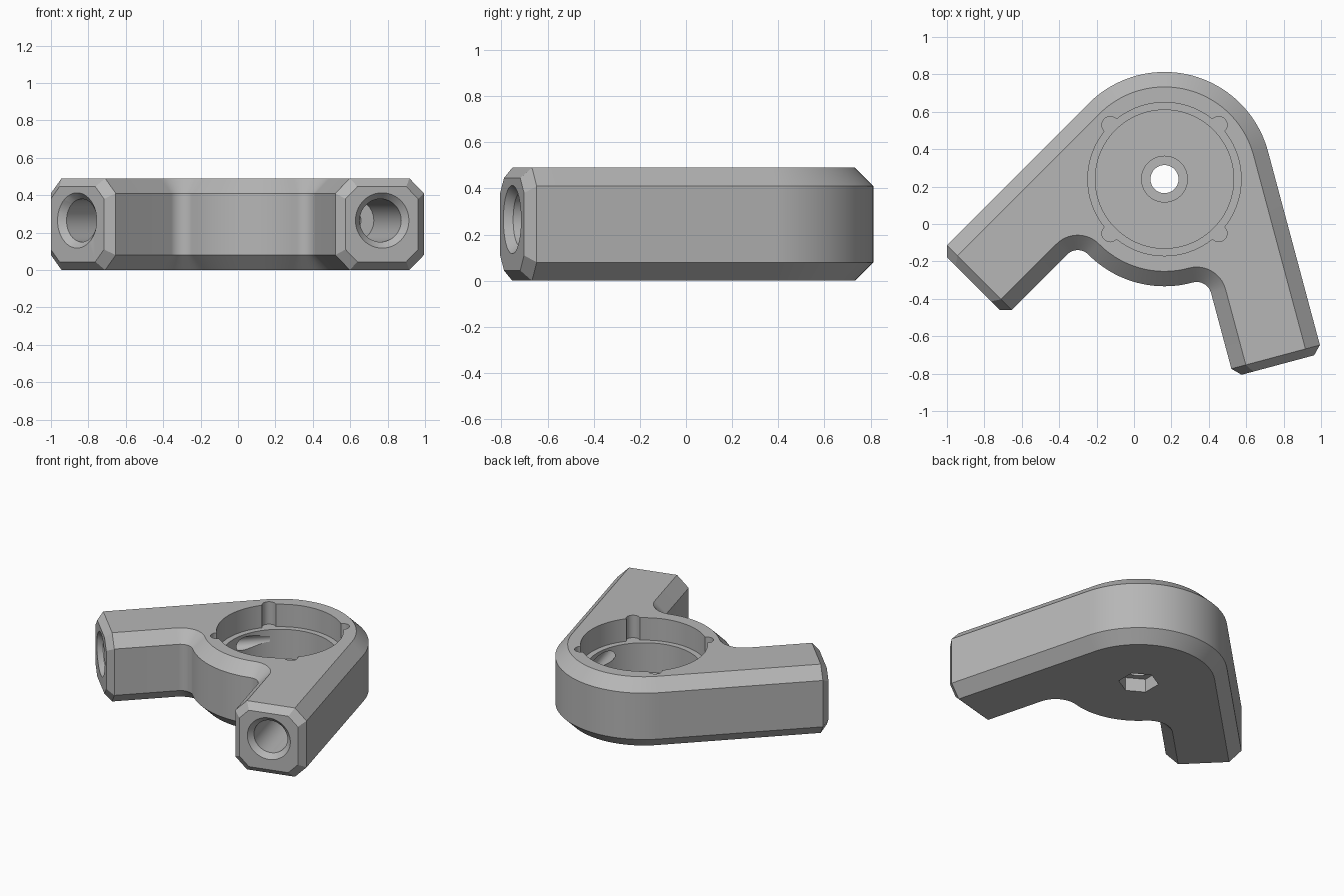
import bpy, bmesh, math
from mathutils import Vector, Matrix

if "Cube" in bpy.data.objects:
    bpy.data.objects.remove(bpy.data.objects["Cube"])

C = Vector((0.163, 0.24, 0))       # hub centre
R, W = 0.573, 0.083                # hub radius / outer arm offset, inner arm offset
L, END = 1.117, 0.045              # arm length, end chamfer
H, CH = 0.49, 0.08                 # height, long edge chamfer
FIL = 0.08                         # inner corner radius
BORE_N, BORE_Z = 0.33, 0.265       # bore position across the arm

grey = bpy.data.materials.new("grey plastic")
grey.diffuse_color = (0.47, 0.47, 0.47, 1)
grey.use_nodes = True
grey.node_tree.nodes["Principled BSDF"].inputs["Base Color"].default_value = grey.diffuse_color


def polar(deg, r=1.0):
    a = math.radians(deg)
    return Vector((math.cos(a) * r, math.sin(a) * r, 0))


# each arm: (direction, outward normal, normal angle)
LEFT = (polar(225), polar(135), 135)
RIGHT = (polar(285), polar(15), 15)


def make_object(name, bm):
    bmesh.ops.recalc_face_normals(bm, faces=bm.faces)
    me = bpy.data.meshes.new(name)
    bm.to_mesh(me)
    bm.free()
    ob = bpy.data.objects.new(name, me)
    bpy.context.collection.objects.link(ob)
    me.materials.append(grey)
    return ob


def arc(centre, r, a0, a1, n):
    return [centre + polar(a0 + (a1 - a0) * k / n, r) for k in range(n + 1)]


def fillet_centre(arm):
    n = W - FIL
    return arm[0] * math.sqrt((R + FIL) ** 2 - n * n) + arm[1] * n


def outline(i):
    """Plan outline of the bracket, moved inward by i."""
    def arm_end(arm, n):
        return arm[0] * (L - END) + arm[1] * n
    f1, f2 = fillet_centre(LEFT), fillet_centre(RIGHT)
    a1 = math.degrees(math.atan2(f1.y, f1.x)) % 360
    a2 = math.degrees(math.atan2(f2.y, f2.x)) % 360
    pts = [arm_end(RIGHT, W + i), arm_end(RIGHT, R - i)]
    pts += arc(Vector(), R - i, 15, 135, 40)
    pts += [arm_end(LEFT, R - i), arm_end(LEFT, W + i)]
    pts += arc(f1, FIL + i, 135, a1 - 180, 14)
    pts += arc(Vector(), R - i, a1, a2, 24)[1:-1]
    pts += arc(f2, FIL + i, a2 - 180, 15, 14)
    return pts


# body: outline lofted through four levels
bm = bmesh.new()
rings = []
for z, i in ((0, CH), (CH, 0), (H - CH, 0), (H, CH)):
    rings.append([bm.verts.new(C + p + Vector((0, 0, z))) for p in outline(i)])
count = len(rings[0])
left_end = 2 + 41                   # index of the left arm's outer end
for lo, hi in zip(rings, rings[1:]):
    for k in range(count):
        if k in (0, left_end):
            continue                # arm ends are closed below
        m = (k + 1) % count
        bm.faces.new((lo[k], lo[m], hi[m], hi[k]))
bm.faces.new(rings[0])
bm.faces.new(rings[-1])
# chamfered arm ends
for k, arm in ((0, RIGHT), (left_end, LEFT)):
    loop = [r[k] for r in rings] + [r[k + 1] for r in reversed(rings)]
    mid = sum((v.co for v in loop), Vector()) / 8
    cap = [bm.verts.new(mid + (v.co - mid) * 0.82 + arm[0] * END) for v in loop]
    for j in range(8):
        m = (j + 1) % 8
        bm.faces.new((loop[j], loop[m], cap[m], cap[j]))
    bm.faces.new(cap)
body = make_object("corner_bracket", bm)


def lathe(name, profile, origin, axis=Vector((0, 0, 1)), steps=64, turn=0):
    """Closed solid turned about an axis; profile is (radius, distance)."""
    rot = axis.to_track_quat('Z', 'Y').to_matrix().to_4x4()
    bm = bmesh.new()
    loops = []
    for r, d in profile:
        loops.append([bm.verts.new(polar(turn + 360 * k / steps, r) + Vector((0, 0, d)))
                      for k in range(steps)])
    for a, b in zip(loops, loops[1:]):
        for k in range(steps):
            m = (k + 1) % steps
            bm.faces.new((a[k], a[m], b[m], b[k]))
    bm.faces.new(loops[0])
    bm.faces.new(loops[-1])
    bm.transform(Matrix.Translation(origin) @ rot)
    ob = make_object(name, bm)
    ob.hide_render = True
    return ob


# round well with shelf, central boss and through hole
SHELF = 0.33
cutters = [lathe("well_cutter", [(0.075, -0.1), (0.075, 0.15), (0.125, 0.15), (0.125, 0.12),
                                 (0.37, 0.12), (0.37, SHELF), (0.41, SHELF), (0.41, 0.6)],
                 C, steps=96)]
# four small notches on the well rim
for a in (45, 135, 225, 315):
    cutters.append(lathe("notch_cutter", [(0.045, SHELF), (0.045, 0.6)],
                         C + polar(a, 0.41), steps=24))
# hexagonal nut pocket underneath
cutters.append(lathe("nut_cutter", [(0.13, -0.1), (0.13, 0.095)], C, steps=6, turn=30))
# arm bores with countersunk mouths and narrow passages into the well
for arm in (LEFT, RIGHT):
    cutters.append(lathe("bore_cutter", [(0.045, 0), (0.045, 0.515), (0.115, 0.515),
                                         (0.115, L - 0.035), (0.148, L), (0.181, L + 0.035)],
                         C + arm[1] * BORE_N + Vector((0, 0, BORE_Z)), arm[0], steps=48))

for c in cutters:
    mod = body.modifiers.new("cut", 'BOOLEAN')
    mod.operation = 'DIFFERENCE'
    mod.solver = 'EXACT'
    mod.object = c

# bake the cuts and remove the cutters
deps = bpy.context.evaluated_depsgraph_get()
final = bpy.data.meshes.new_from_object(body.evaluated_get(deps))
body.modifiers.clear()
body.data = final
final.materials.clear()
final.materials.append(grey)
for p in final.polygons:
    p.material_index = 0
for c in cutters:
    bpy.data.objects.remove(c)

bpy.ops.object.select_all(action='DESELECT')
body.select_set(True)
bpy.context.view_layer.objects.active = body
bpy.ops.object.shade_smooth_by_angle(angle=math.radians(25))
